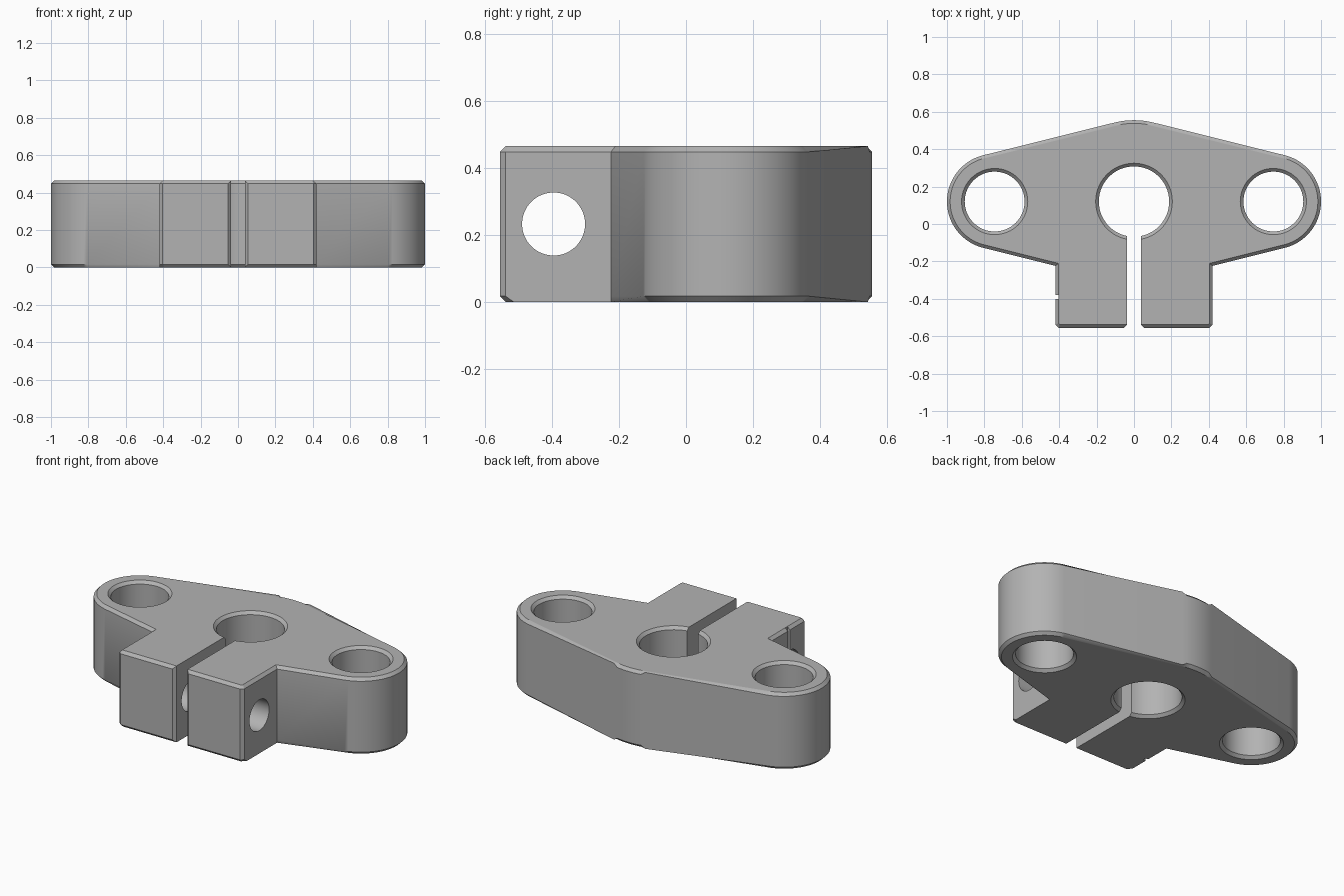
import bpy, bmesh
from math import sin, cos, pi, radians, asin

if "Cube" in bpy.data.objects:
    bpy.data.objects.remove(bpy.data.objects["Cube"])

HEIGHT = 0.465
CHAMFER = 0.017
HOLE_Y = 0.12           # shared centre line of the three vertical holes
EAR_X, EAR_R = 0.745, 0.255
HUB_R = 0.435
TAB_X, FRONT = 0.42, -0.555
BOLT_Y, BOLT_Z = -0.395, HEIGHT / 2

metal = bpy.data.materials.new("grey metal")
metal.use_nodes = True
grey = (0.45, 0.45, 0.45, 1)
metal.diffuse_color = grey
metal.node_tree.nodes["Principled BSDF"].inputs["Base Color"].default_value = grey


def make_object(name, bm):
    bmesh.ops.recalc_face_normals(bm, faces=bm.faces)
    mesh = bpy.data.meshes.new(name)
    bm.to_mesh(mesh)
    bm.free()
    mesh.materials.append(metal)
    obj = bpy.data.objects.new(name, mesh)
    bpy.context.collection.objects.link(obj)
    return obj


def arc(cx, cy, r, start, end, steps):
    return [(cx + r * cos(start + (end - start) * i / steps),
             cy + r * sin(start + (end - start) * i / steps)) for i in range(steps + 1)]


def prism(outline, z0, z1):
    bm = bmesh.new()
    base = bm.faces.new([bm.verts.new((x, y, z0)) for x, y in outline])
    top = bmesh.ops.extrude_face_region(bm, geom=[base])["geom"]
    for v in top:
        if isinstance(v, bmesh.types.BMVert):
            v.co.z = z1
    return bm


def lathe(name, profile, steps=64):
    """Closed solid of revolution about z from (radius, height) pairs."""
    bm = bmesh.new()
    rings = [[bm.verts.new((r * cos(2 * pi * i / steps), r * sin(2 * pi * i / steps), z))
              for i in range(steps)] for r, z in profile]
    for a, b in zip(rings, rings[1:]):
        for i in range(steps):
            j = (i + 1) % steps
            bm.faces.new((a[i], a[j], b[j], b[i]))
    bm.faces.new(rings[0])
    bm.faces.new(rings[-1])
    return make_object(name, bm)


def cut(target, cutter):
    mod = target.modifiers.new("cut", "BOOLEAN")
    mod.operation = "DIFFERENCE"
    mod.solver = "EXACT"
    mod.object = cutter
    bpy.context.view_layer.objects.active = target
    bpy.ops.object.modifier_apply(modifier=mod.name)
    bpy.data.objects.remove(cutter)


# Bracket outline: straight tangents joining two round ears to the hub, plus front tabs
tilt = asin((HUB_R - EAR_R) / EAR_X)
top_angle = pi / 2 - tilt
shoulder_y = HOLE_Y - (HUB_R - TAB_X * sin(tilt)) / cos(tilt)
right = [(TAB_X - CHAMFER, FRONT), (TAB_X, FRONT + CHAMFER), (TAB_X, shoulder_y)]
right += arc(EAR_X, HOLE_Y, EAR_R, -top_angle, top_angle, 32)
hub = arc(0, HOLE_Y, HUB_R, top_angle, pi - top_angle, 8)
left = [(-x, y) for x, y in reversed(right)]
bm = prism(right + hub + left, 0, HEIGHT)


# Chamfer the rims; the lower side edges of the tabs stay sharp
def is_chamfered(edge):
    a, b = (v.co for v in edge.verts)
    if abs(a.z - b.z) > 0.01:
        return False
    tab_side = abs(a.x - b.x) < 0.001 and max(a.y, b.y) < shoulder_y + 0.01
    return a.z > 0.1 or not tab_side


bmesh.ops.bevel(bm, geom=[e for e in bm.edges if is_chamfered(e)], offset=CHAMFER,
                offset_type="OFFSET", segments=1, affect="EDGES")
bracket = make_object("shaft_bracket", bm)

# Vertical holes with chamfered rims
for name, x, r in (("shaft_hole", 0, 0.188), ("left_screw_hole", EAR_X, 0.16),
                   ("right_screw_hole", -EAR_X, 0.16)):
    wide = r + CHAMFER
    over = wide + 0.05
    cutter = lathe(name, [(over, -0.05), (wide, 0), (r, CHAMFER),
                          (r, HEIGHT - CHAMFER), (wide, HEIGHT), (over, HEIGHT + 0.05)])
    cutter.location = (x, HOLE_Y, 0)
    bpy.context.view_layer.update()
    cut(bracket, cutter)

# Clamping slot with a flared mouth
s, flare = 0.037, 0.037 + CHAMFER
half = [(flare + 0.05, FRONT - 0.05), (flare, FRONT), (s, FRONT + CHAMFER), (s, HOLE_Y)]
slot = half + [(-x, y) for x, y in reversed(half)]
cut(bracket, make_object("slot_cutter", prism(slot, -0.1, HEIGHT + 0.1)))

# Clamp bolt hole through both tabs
bolt = lathe("bolt_cutter", [(0.094, -0.6), (0.094, 0.6)])
bolt.rotation_euler = (0, radians(90), 0)
bolt.location = (0, BOLT_Y, BOLT_Z)
bpy.context.view_layer.update()
cut(bracket, bolt)

# Narrow upright groove on the outer face of one tab
gx, g0, g1 = -TAB_X + CHAMFER, BOLT_Y - 0.005, BOLT_Y + 0.015
groove = [(gx - 0.1, g0), (gx, g0), (gx, g1), (gx - 0.1, g1)]
cut(bracket, make_object("groove_cutter", prism(groove, -0.1, HEIGHT + 0.1)))

# Smooth the round walls, keep chamfer edges crisp
bpy.ops.object.select_all(action="DESELECT")
bracket.select_set(True)
bpy.context.view_layer.objects.active = bracket
bpy.ops.object.shade_smooth_by_angle(angle=radians(30))
